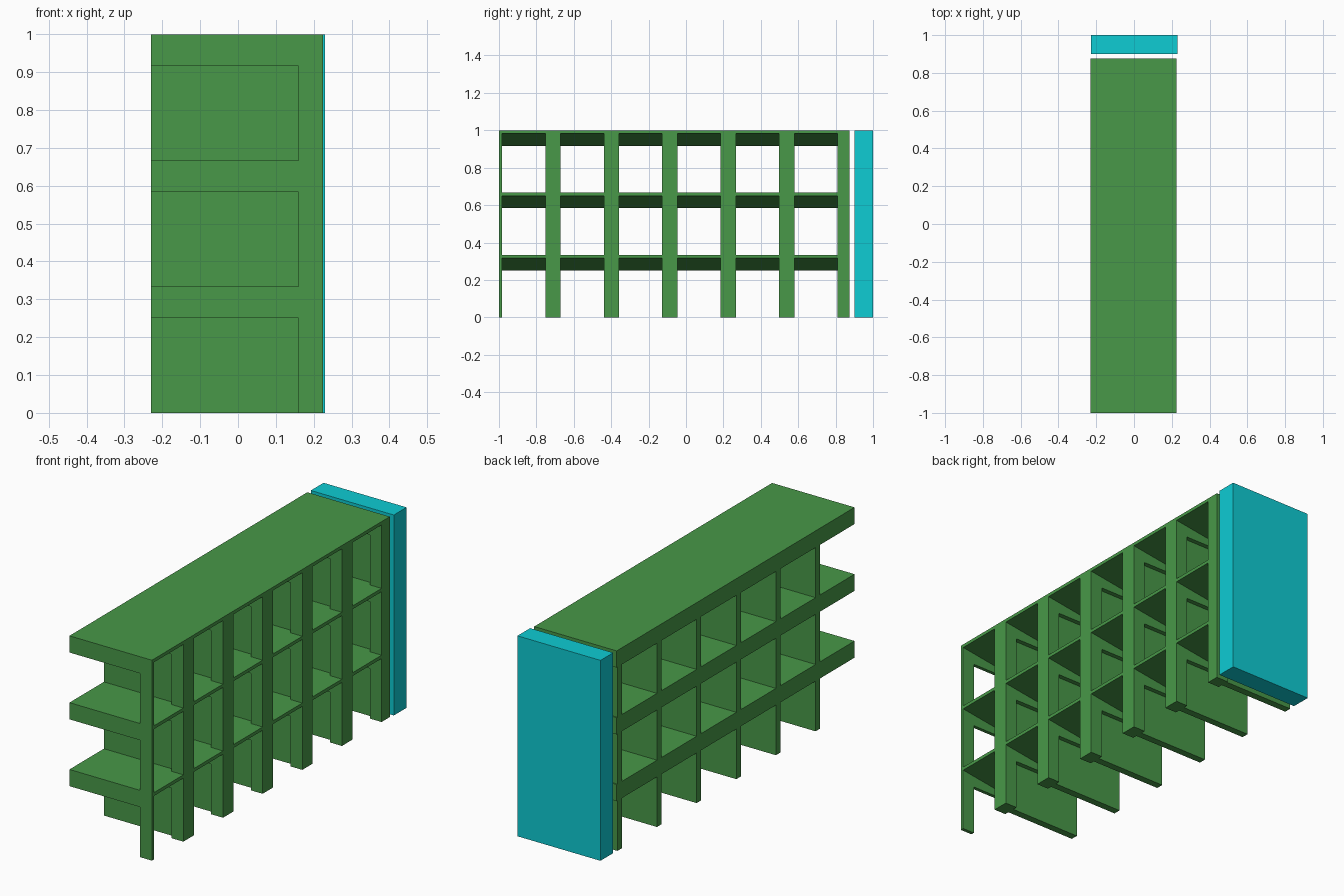
import bpy, bmesh

if "Cube" in bpy.data.objects:
    bpy.data.objects.remove(bpy.data.objects["Cube"])

# Overall layout
X0, X1 = -0.23, 0.225          # left and right facades
Y0, Y1 = -1.0, 0.875           # front and back ends of the frame
XC = 0.16                      # inner side of the columns
PITCH, HALF_COL, HALF_WALL = 0.3125, 0.041, 0.018
STOREY, DEPTH, EDGE = 1 / 3, 0.0833, 0.0167


def material(name, rgb):
    m = bpy.data.materials.new(name)
    m.diffuse_color = (*rgb, 1.0)
    m.use_nodes = True
    m.node_tree.nodes["Principled BSDF"].inputs["Base Color"].default_value = m.diffuse_color
    return m


GREEN = material("leaf green", (0.065, 0.314, 0.065))
CYAN = material("bright cyan", (0.0044, 0.604, 0.658))


def prism(bm, profile, y0, y1):
    """Extrude an (x, z) profile from y0 to y1."""
    face = bm.faces.new([bm.verts.new((x, y0, z)) for x, z in profile])
    ext = bmesh.ops.extrude_face_region(bm, geom=[face])
    for v in ext["geom"]:
        if isinstance(v, bmesh.types.BMVert):
            v.co.y = y1


def box(bm, x0, x1, y0, y1, z0, z1):
    prism(bm, [(x0, z0), (x1, z0), (x1, z1), (x0, z1)], y0, y1)


def finish(bm, name, mat):
    bmesh.ops.recalc_face_normals(bm, faces=bm.faces)
    me = bpy.data.meshes.new(name)
    bm.to_mesh(me)
    bm.free()
    me.materials.append(mat)
    bpy.context.collection.objects.link(bpy.data.objects.new(name, me))


def span(centre, half):
    return max(Y0, centre - half), min(Y1, centre + half)


centres = [-1.0235 + PITCH * k for k in range(7)]
slabs, ribs, columns, walls = (bmesh.new() for _ in range(4))

for level in range(1, 4):
    top = level * STOREY
    low, edge = top - DEPTH, top - EDGE
    base = top - STOREY
    # Floor slab, thinning toward the right facade
    prism(slabs, [(X0, low), (X1, edge), (X1, top), (X0, top)], Y0, Y1)
    for c in centres:
        y0, y1 = span(c, HALF_COL)
        # Wedge rib under the slab and the column carrying it
        prism(ribs, [(X0, low), (X1, low), (X1, edge)], y0, y1)
        box(columns, XC, X1, y0, y1, base, low)
        # Thin cross wall, left out at the open front end
        if c > Y0:
            w0, w1 = span(c, HALF_WALL)
            box(walls, X0, XC, w0, w1, base, low)

finish(slabs, "floor_slabs", GREEN)
finish(ribs, "slab_ribs", GREEN)
finish(columns, "columns", GREEN)
finish(walls, "cross_walls", GREEN)

# Free-standing panel behind the frame
panel = bmesh.new()
box(panel, -0.228, 0.23, 0.90, 1.0, 0.0, 1.0)
finish(panel, "end_panel", CYAN)
